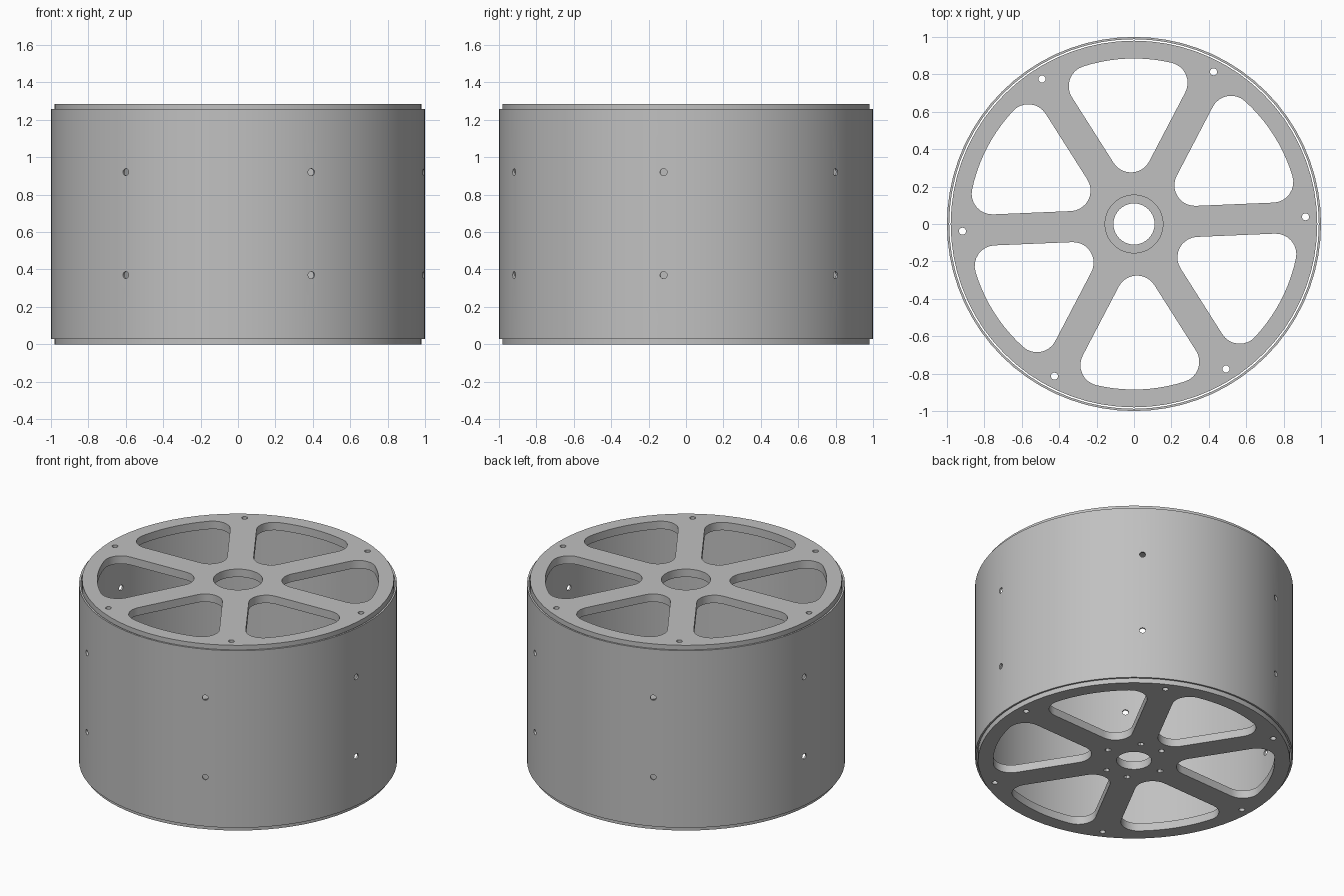
import bpy, bmesh, math
from mathutils import Matrix, Vector

if "Cube" in bpy.data.objects:
    bpy.data.objects.remove(bpy.data.objects["Cube"])

HEIGHT = 1.285
PLATE = 0.055          # plate thickness
LIP = 0.028            # how far each plate stands proud of the rim
SPOKE = 2.4            # angle of the first spoke
BORE = 0.019           # small screw holes

grey = bpy.data.materials.new("light_grey_metal")
grey.use_nodes = True
grey.diffuse_color = (0.53, 0.53, 0.53, 1)
grey.node_tree.nodes["Principled BSDF"].inputs["Base Color"].default_value = (0.53, 0.53, 0.53, 1)


def polar(r, degrees):
    a = math.radians(degrees)
    return Vector((r * math.cos(a), r * math.sin(a)))


def arc(centre, r, start, end, steps):
    return [centre + polar(r, start + (end - start) * i / steps) for i in range(steps + 1)]


def circle(r, sides, centre=Vector((0, 0))):
    return arc(centre, r, 0, 360, sides)[:-1]


def pocket(middle):
    """Rounded wedge opening between two spokes, pointing along the middle angle."""
    half_spoke, fillet, outer = 0.083, 0.11, 0.885
    tip = Vector(((half_spoke + fillet) * 2, 0))
    r = outer - fillet
    swing = 30 - math.degrees(math.asin((half_spoke + fillet) / r))
    pts = arc(tip, fillet, 120, 240, 10)
    pts += arc(polar(r, -swing), fillet, -60 - 60, -swing, 8)
    pts += arc(Vector((0, 0)), outer, -swing, swing, 10)[1:-1]
    pts += arc(polar(r, swing), fillet, swing, 120, 8)
    turn = Matrix.Rotation(math.radians(middle), 2)
    return [turn @ p for p in pts]


def activate(obj):
    bpy.ops.object.select_all(action='DESELECT')
    obj.select_set(True)
    bpy.context.view_layer.objects.active = obj


def extrude_outlines(name, outlines, bottom, top):
    """Solid with the first outline as its edge and the others as holes."""
    curve = bpy.data.curves.new(name, 'CURVE')
    curve.dimensions = '2D'
    curve.fill_mode = 'BOTH'
    curve.extrude = (top - bottom) / 2
    for outline in outlines:
        spline = curve.splines.new('POLY')
        spline.points.add(len(outline) - 1)
        for point, p in zip(spline.points, outline):
            point.co = (p.x, p.y, 0, 1)
        spline.use_cyclic_u = True
    obj = bpy.data.objects.new(name, curve)
    bpy.context.collection.objects.link(obj)
    activate(obj)
    bpy.ops.object.convert(target='MESH')
    obj = bpy.context.view_layer.objects.active
    obj.name = name
    bm = bmesh.new()
    bm.from_mesh(obj.data)
    bmesh.ops.remove_doubles(bm, verts=bm.verts, dist=0.0001)
    bmesh.ops.translate(bm, verts=bm.verts, vec=(0, 0, (top + bottom) / 2))
    bmesh.ops.recalc_face_normals(bm, faces=bm.faces)
    bm.to_mesh(obj.data)
    bm.free()
    return obj


def finish(obj):
    obj.data.materials.clear()
    obj.data.materials.append(grey)
    activate(obj)
    bpy.ops.object.shade_smooth_by_angle(angle=math.radians(30))


# Spoked end plates
spokes = [SPOKE + 60 * i for i in range(6)]
openings = [pocket(a + 30) for a in spokes]
openings += [circle(BORE, 16, polar(0.918, a)) for a in spokes]
rim = circle(0.98, 72)
hub_bores = [circle(BORE, 12, polar(0.21, a + flip)) for a in (-1, 62, 105) for flip in (0, 180)]

finish(extrude_outlines("top_plate", [rim, circle(0.155, 40)] + openings,
                        HEIGHT - PLATE, HEIGHT))
finish(extrude_outlines("bottom_plate", [rim, circle(0.11, 32)] + hub_bores + openings,
                        0, PLATE))

# Thin outer drum
drum = extrude_outlines("drum_shell", [circle(1, 72), circle(0.988, 72)], LIP, HEIGHT - LIP)

# Two rings of screw holes through the drum
bm = bmesh.new()
for z in (0.37, 0.92):
    for i in range(6):
        angle = 53.1 + 60 * i
        place = (Matrix.Translation((*polar(1, angle), z))
                 @ Matrix.Rotation(math.radians(angle), 4, 'Z')
                 @ Matrix.Rotation(math.pi / 2, 4, 'Y'))
        bmesh.ops.create_cone(bm, cap_ends=True, segments=16, radius1=BORE, radius2=BORE,
                              depth=0.1, matrix=place)
mesh = bpy.data.meshes.new("hole_cutter")
bm.to_mesh(mesh)
bm.free()
cutter = bpy.data.objects.new("hole_cutter", mesh)
bpy.context.collection.objects.link(cutter)
cutter.hide_render = True

cut = drum.modifiers.new("screw_holes", 'BOOLEAN')
cut.operation = 'DIFFERENCE'
cut.solver = 'EXACT'
cut.object = cutter
activate(drum)
bpy.ops.object.modifier_apply(modifier=cut.name)
bpy.data.objects.remove(cutter)
finish(drum)
